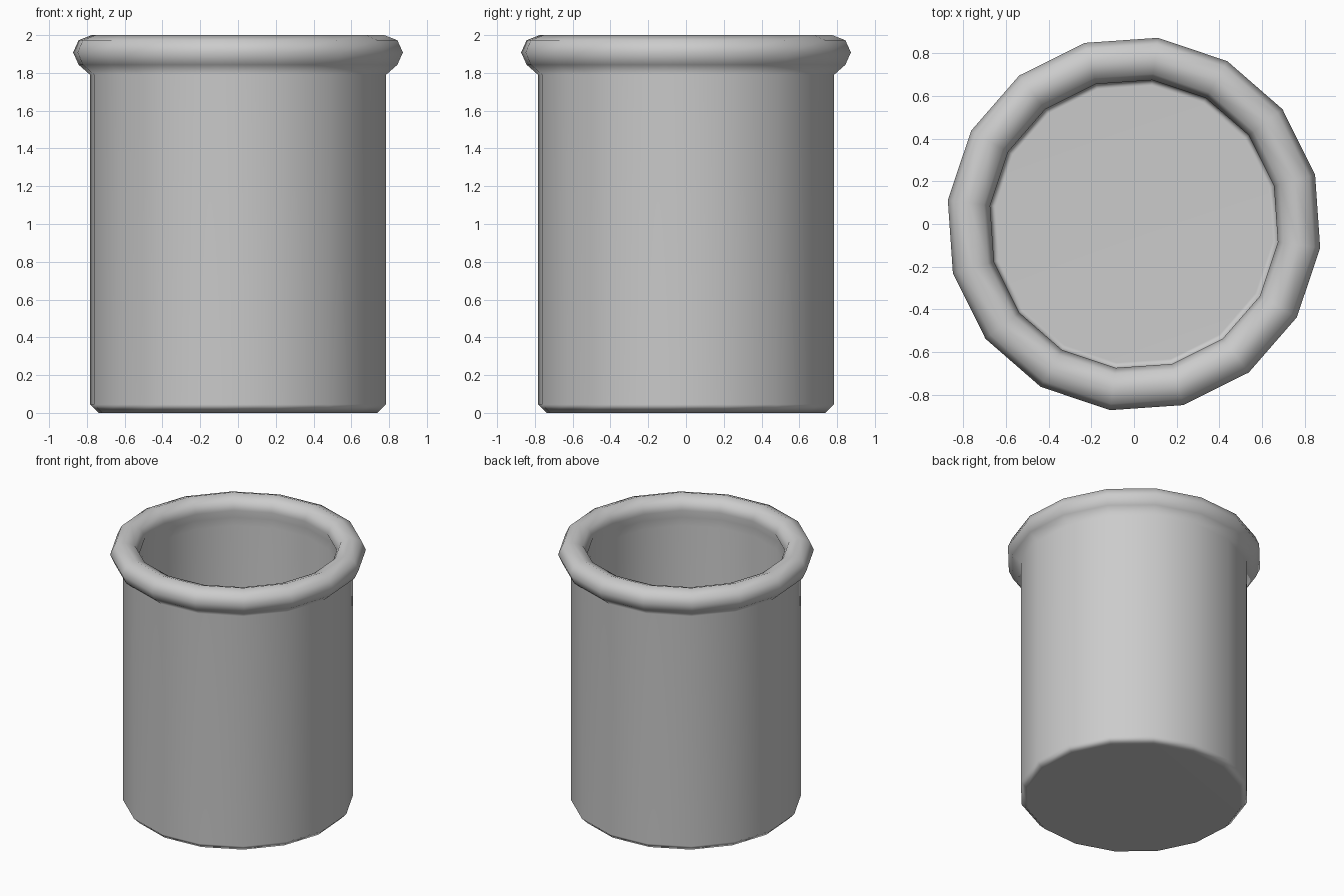
import bpy, bmesh
from math import cos, sin, radians, tau

SIDES = 16
TURN = radians(15.2)

cube = bpy.data.objects.get("Cube")
if cube:
    bpy.data.objects.remove(cube, do_unlink=True)

grey = bpy.data.materials.new("plain_grey")
grey.use_nodes = True
colour = (0.6, 0.6, 0.6, 1.0)
grey.diffuse_color = colour
grey.node_tree.nodes["Principled BSDF"].inputs["Base Color"].default_value = colour


def lathe(name, profile):
    """Spin a (radius, height) profile and cap its two ends."""
    bm = bmesh.new()
    rings = [[bm.verts.new((r * cos(TURN + tau * i / SIDES),
                            r * sin(TURN + tau * i / SIDES), z))
              for i in range(SIDES)] for r, z in profile]
    for low, high in zip(rings, rings[1:]):
        for i in range(SIDES):
            j = (i + 1) % SIDES
            bm.faces.new((low[i], low[j], high[j], high[i]))
    bm.faces.new(rings[0][::-1])
    bm.faces.new(rings[-1])
    mesh = bpy.data.meshes.new(name)
    bm.to_mesh(mesh)
    bm.free()
    mesh.materials.append(grey)
    obj = bpy.data.objects.new(name, mesh)
    bpy.context.collection.objects.link(obj)
    return obj


# Rolled rim cross-section, from its outer underside over the top to the inside
rim = [(0.78 + 0.1 * cos(radians(a)), 1.908 + 0.092 * sin(radians(a)))
       for a in range(-45, 226, 45)]

# Hollow pot: bevelled base, wall, rolled rim, inner wall, bevelled floor
outside = [(0.745, 0), (0.79, 0.045), (0.79, 1.79)]
inside = [(0.69, 1.79), (0.69, 0.15), (0.655, 0.1)]
pot = lathe("pot", outside + rim + inside)

bpy.context.view_layer.objects.active = pot
pot.select_set(True)
bpy.ops.object.shade_smooth_by_angle(angle=radians(60))

# Keep the long walls and flat base evenly shaded beside their bevels
weighted = pot.modifiers.new("even_shading", "WEIGHTED_NORMAL")
weighted.keep_sharp = True
